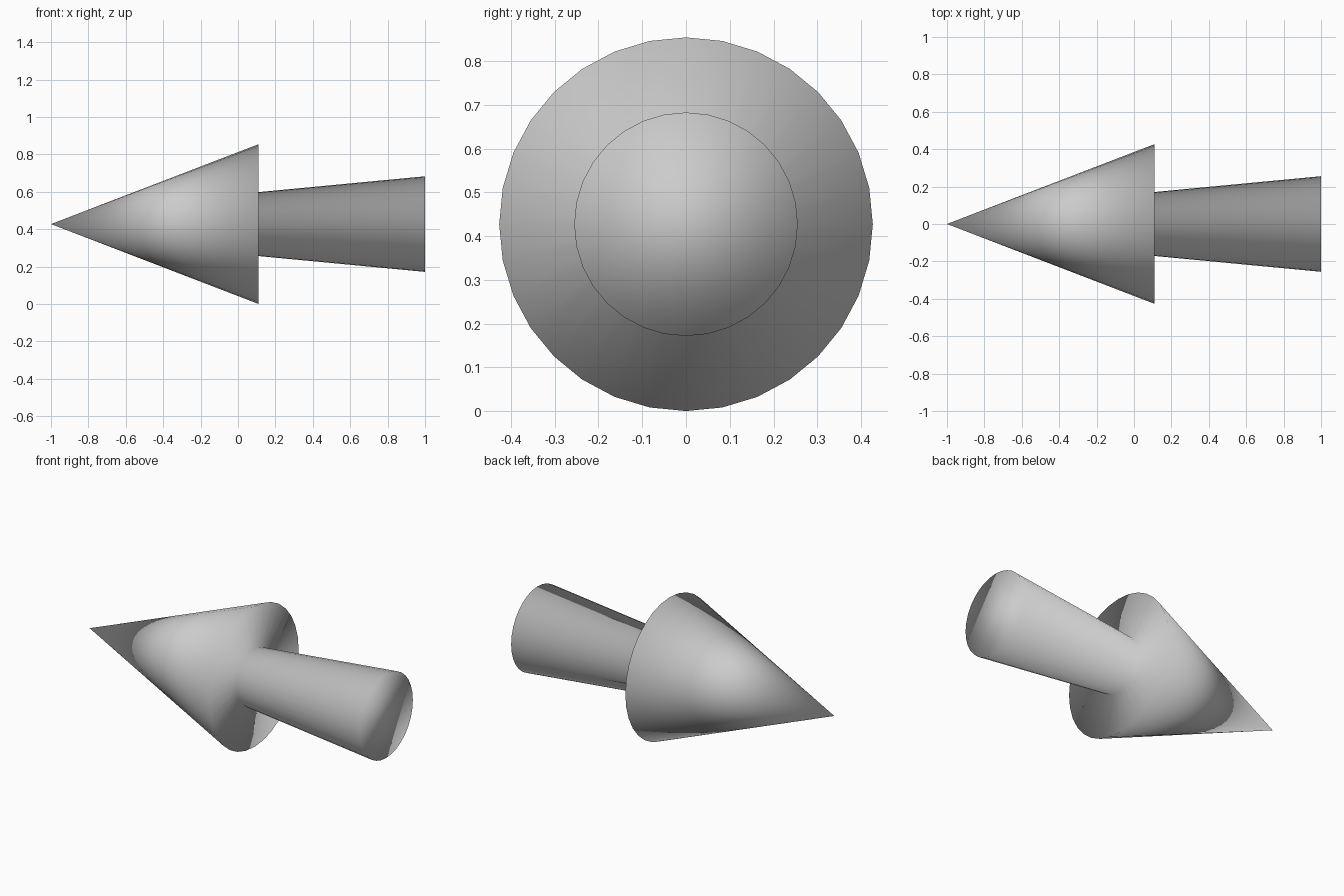
import bpy, bmesh
from math import sin, cos, tau

if "Cube" in bpy.data.objects:
    bpy.data.objects.remove(bpy.data.objects["Cube"])

SIDES = 32
AXIS_Z = 0.427

bm = bmesh.new()


def ring(x, radius):
    """One circle of vertices around the arrow's long axis."""
    return [bm.verts.new((x, radius * sin(tau * i / SIDES),
                          AXIS_Z + radius * cos(tau * i / SIDES)))
            for i in range(SIDES)]


def bridge(a, b):
    for i in range(SIDES):
        j = (i + 1) % SIDES
        bm.faces.new((a[i], a[j], b[j], b[i]))


# Profile rings: head rim, shaft root, shaft end
rim = ring(0.11, 0.427)
root = ring(0.11, 0.171)
end = ring(1.0, 0.2555)

# Pointed head
tip = bm.verts.new((-1.0, 0, AXIS_Z))
for i in range(SIDES):
    bm.faces.new((tip, rim[(i + 1) % SIDES], rim[i]))

# Back of the head, flared shaft and end cap
bridge(rim, root)
bridge(root, end)
bm.faces.new(end)

bmesh.ops.recalc_face_normals(bm, faces=bm.faces[:])
for f in bm.faces:
    f.smooth = True

mesh = bpy.data.meshes.new("arrow")
bm.to_mesh(mesh)
bm.free()
bpy.context.collection.objects.link(bpy.data.objects.new("arrow", mesh))
